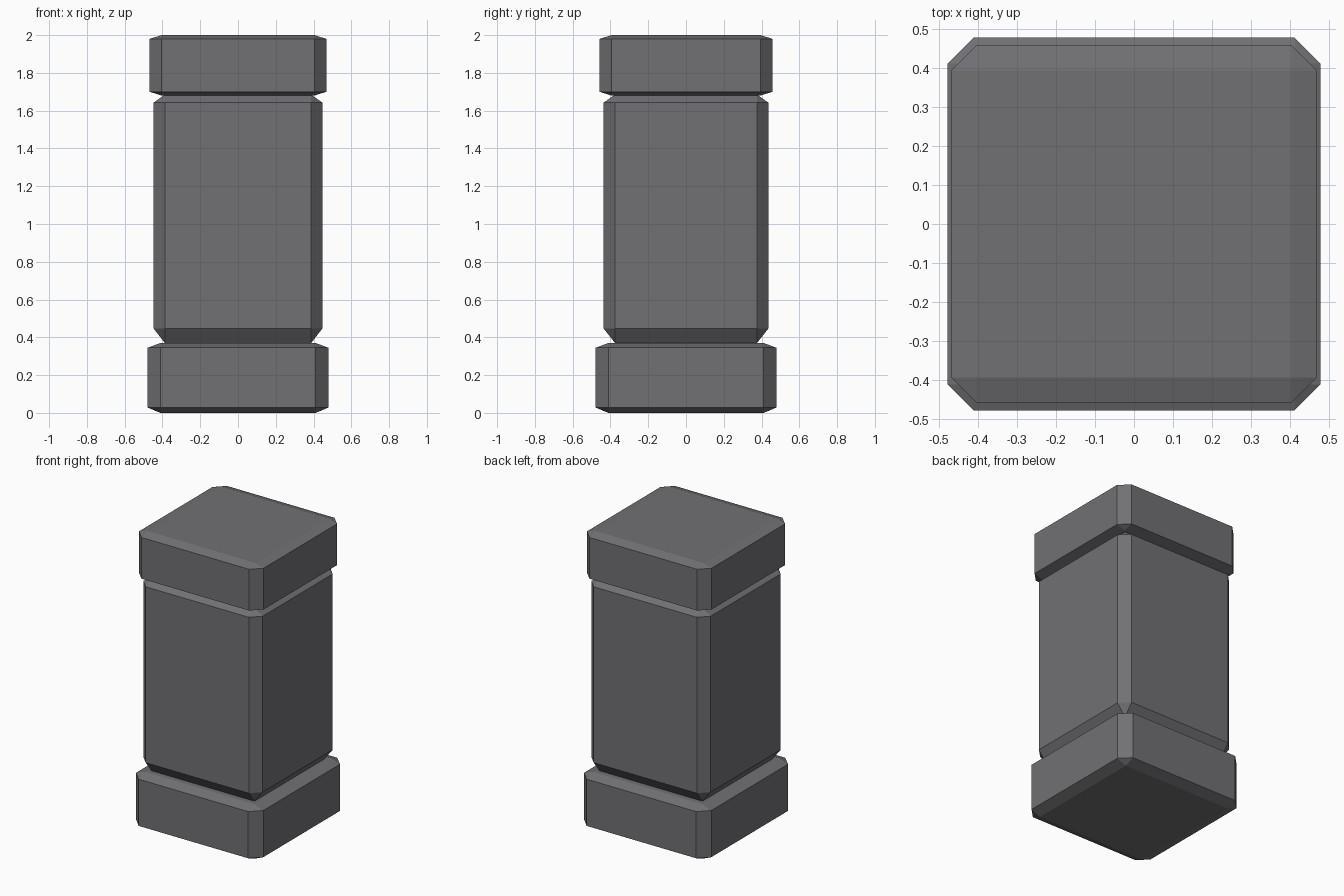
import bpy
import bmesh
from itertools import product

# Remove the default cube
cube = bpy.data.objects.get("Cube")
if cube:
    bpy.data.objects.remove(cube, do_unlink=True)

# Single stone colour
stone = bpy.data.materials.new("grey_stone")
stone.use_nodes = True
colour = (0.165, 0.163, 0.175, 1)
stone.diffuse_color = colour
stone.node_tree.nodes["Principled BSDF"].inputs["Base Color"].default_value = colour


def chamfered_block(name, half_x, half_y, chamfer, bottom, top, low_bevel, high_bevel):
    """Box whose edges and corners are cut, with its own bevel height at each end."""
    bm = bmesh.new()
    in_x, in_y = half_x - chamfer, half_y - chamfer
    for sx, sy, upper in product((-1, 1), (-1, 1), (False, True)):
        end = top if upper else bottom
        shoulder = top - high_bevel if upper else bottom + low_bevel
        bm.verts.new((sx * in_x, sy * in_y, end))
        bm.verts.new((sx * half_x, sy * in_y, shoulder))
        bm.verts.new((sx * in_x, sy * half_y, shoulder))
    bmesh.ops.convex_hull(bm, input=bm.verts)
    bmesh.ops.dissolve_limit(bm, angle_limit=0.01, verts=bm.verts, edges=bm.edges)
    bmesh.ops.recalc_face_normals(bm, faces=bm.faces)
    mesh = bpy.data.meshes.new(name)
    bm.to_mesh(mesh)
    bm.free()
    mesh.materials.append(stone)
    obj = bpy.data.objects.new(name, mesh)
    bpy.context.collection.objects.link(obj)
    return obj


# Plinth, shaft and cap of the pillar
chamfered_block("base_block", 0.478, 0.478, 0.067, 0.0, 0.37, 0.028, 0.025)
chamfered_block("pillar_shaft", 0.448, 0.437, 0.061, 0.37, 1.685, 0.078, 0.043)
chamfered_block("cap_block", 0.468, 0.458, 0.064, 1.68, 2.0, 0.02, 0.02)
